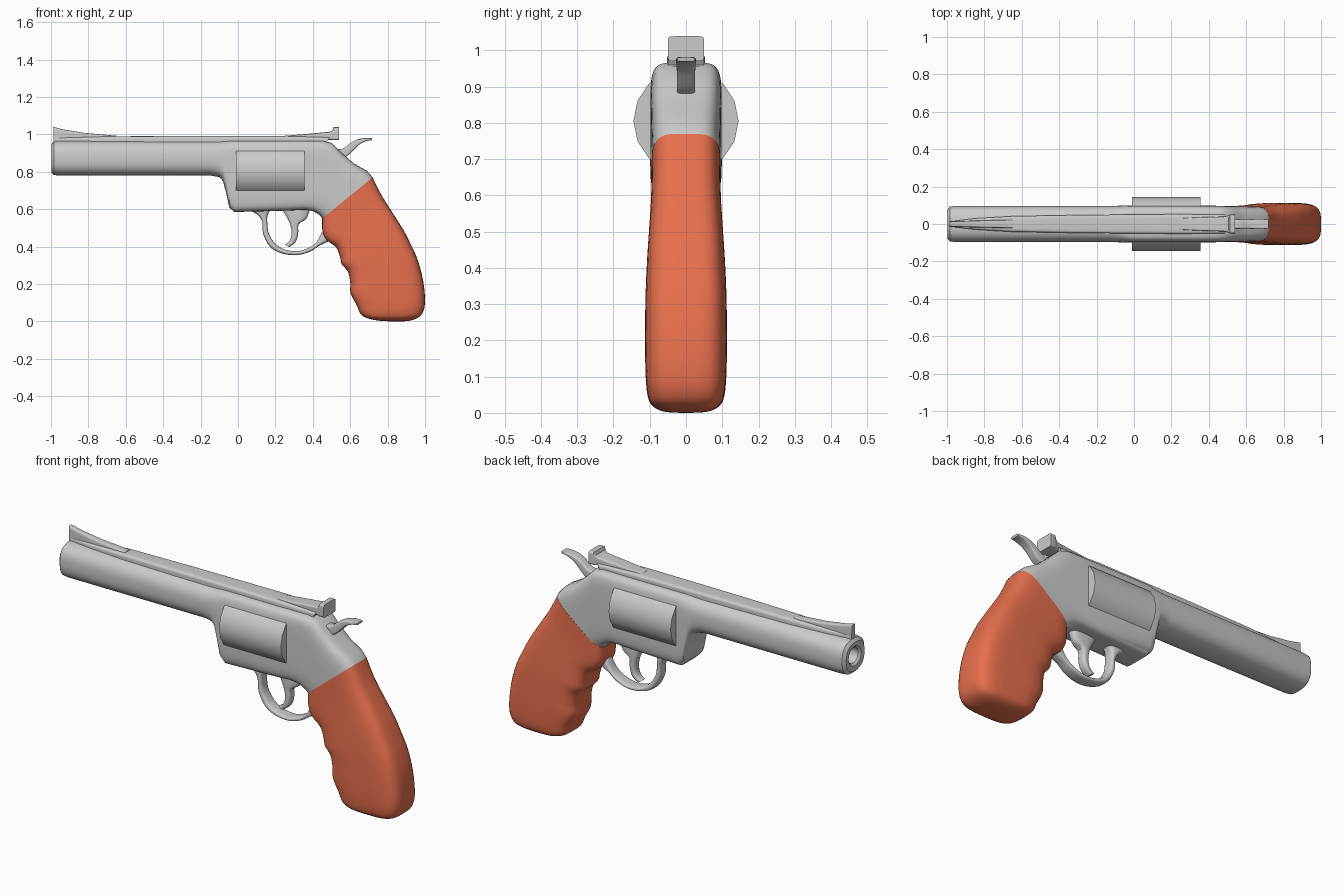
import bpy, bmesh
from math import sin, cos, tau, pi, radians
from mathutils import Vector


def finish(ob, angle=35, mat=None):
    bpy.ops.object.select_all(action='DESELECT')
    ob.select_set(True)
    bpy.context.view_layer.objects.active = ob
    bpy.ops.object.shade_smooth_by_angle(angle=radians(angle))
    if mat:
        ob.data.materials.append(mat)


def spline(rows, steps):
    """Catmull-Rom subdivision of section rows."""
    v = [Vector(r) for r in rows]
    v = [v[0]] + v + [v[-1]]
    out = []
    for a, b, c, d in zip(v, v[1:], v[2:], v[3:]):
        for i in range(steps):
            t = i / steps
            out.append(0.5 * (2 * b + (c - a) * t + (2 * a - 5 * b + 4 * c - d) * t**2
                              + (3 * b - a - 3 * c + d) * t**3))
    return out + [v[-1]]


def loft(name, rows, steps=1, segs=40, angle=35, mat=None):
    """Each row: x, z of one side, x, z of the opposite side, half width, squareness."""
    bm = bmesh.new()
    rings = []
    for xa, za, xb, zb, w, n in (spline(rows, steps) if steps > 1 else rows):
        ring = []
        for i in range(segs):
            a = tau * (i + 0.5) / segs
            c, s = cos(a), sin(a)
            u = abs(c) ** (2 / n) * (1 if c > 0 else -1)
            v = abs(s) ** (2 / n) * (1 if s > 0 else -1)
            ring.append(bm.verts.new(((xa + xb + (xa - xb) * u) / 2, w * v,
                                      (za + zb + (za - zb) * u) / 2)))
        rings.append(ring)
    for r, q in zip(rings, rings[1:]):
        for i in range(segs):
            j = (i + 1) % segs
            bm.faces.new((r[i], r[j], q[j], q[i]))
    bm.faces.new(rings[0])
    bm.faces.new(rings[-1])
    bmesh.ops.recalc_face_normals(bm, faces=bm.faces)
    me = bpy.data.meshes.new(name)
    bm.to_mesh(me)
    bm.free()
    ob = bpy.data.objects.new(name, me)
    bpy.context.collection.objects.link(ob)
    finish(ob, angle, mat)
    return ob


red = bpy.data.materials.new("grip_red")
red.diffuse_color = (0.8, 0.16, 0.075, 1)

# Barrel with bore, flowing into the frame
loft("barrel_and_frame", [
    (-0.88, 0.915, -0.88, 0.831, 0.042, 2),
    (-0.985, 0.915, -0.985, 0.831, 0.042, 2),
    (-0.995, 0.925, -0.995, 0.821, 0.052, 2),
    (-0.998, 0.947, -0.998, 0.797, 0.077, 2.4),
    (-0.985, 0.963, -0.985, 0.783, 0.093, 2.6),
    (-0.96, 0.966, -0.96, 0.780, 0.096, 2.6),
    (-0.15, 0.966, -0.15, 0.780, 0.096, 2.6),
    (-0.10, 0.966, -0.10, 0.772, 0.097, 2.8),
    (-0.075, 0.966, -0.08, 0.750, 0.098, 3.2),
    (-0.055, 0.966, -0.062, 0.68, 0.099, 4),
    (-0.04, 0.966, -0.047, 0.61, 0.099, 5),
    (-0.01, 0.966, -0.02, 0.585, 0.099, 6),
    (0.30, 0.966, 0.25, 0.592, 0.099, 6),
    (0.45, 0.966, 0.36, 0.597, 0.098, 6),
    (0.50, 0.955, 0.40, 0.590, 0.097, 5.5),
    (0.55, 0.905, 0.42, 0.580, 0.096, 5),
    (0.62, 0.845, 0.437, 0.567, 0.095, 4.5),
    (0.69, 0.805, 0.445, 0.557, 0.094, 4.2),
    (0.72, 0.770, 0.450, 0.550, 0.094, 4),
], segs=48)

# Grip with finger grooves
loft("grip", [
    (0.72, 0.770, 0.450, 0.550, 0.095, 4),
    (0.765, 0.68, 0.452, 0.48, 0.096, 4),
    (0.805, 0.615, 0.475, 0.435, 0.099, 4),
    (0.850, 0.545, 0.525, 0.395, 0.103, 4),
    (0.890, 0.480, 0.545, 0.345, 0.107, 4),
    (0.925, 0.410, 0.555, 0.305, 0.110, 4),
    (0.955, 0.345, 0.588, 0.265, 0.112, 4),
    (0.980, 0.265, 0.600, 0.205, 0.113, 4),
    (0.995, 0.185, 0.602, 0.150, 0.113, 4),
    (1.000, 0.110, 0.635, 0.085, 0.111, 4),
    (0.993, 0.060, 0.655, 0.040, 0.106, 4),
    (0.970, 0.025, 0.690, 0.018, 0.094, 4),
    (0.920, 0.004, 0.745, 0.005, 0.065, 3),
    (0.860, 0.000, 0.800, 0.001, 0.020, 2),
], steps=4, mat=red, angle=50)

# Cylinder drum
bpy.ops.mesh.primitive_cylinder_add(vertices=16, radius=0.145, depth=0.365,
                                    location=(0.172, 0, 0.805), rotation=(0, pi / 2, 0))
drum = bpy.context.object
drum.name = "cylinder_drum"
finish(drum)

# Top rib, front sight and rear sight
loft("top_rib", [
    (-0.985, 0.982, -0.985, 0.93, 0.014, 5),
    (-0.85, 0.985, -0.85, 0.93, 0.030, 5),
    (-0.65, 0.990, -0.65, 0.93, 0.042, 5),
    (-0.30, 0.991, -0.30, 0.93, 0.048, 6),
    (0.25, 0.991, 0.25, 0.93, 0.053, 6),
    (0.49, 0.985, 0.46, 0.93, 0.050, 6),
], segs=32)
loft("front_sight", [
    (-0.988, 1.040, -0.985, 0.95, 0.014, 6),
    (-0.93, 1.026, -0.93, 0.95, 0.016, 6),
    (-0.82, 1.008, -0.82, 0.95, 0.019, 6),
    (-0.65, 0.993, -0.65, 0.95, 0.022, 6),
], segs=32)
loft("rear_sight", [
    (0.24, 0.992, 0.24, 0.970, 0.030, 7),
    (0.36, 1.002, 0.36, 0.970, 0.036, 7),
    (0.49, 1.014, 0.49, 0.970, 0.040, 7),
    (0.505, 1.022, 0.505, 0.970, 0.046, 8),
    (0.512, 1.039, 0.512, 0.970, 0.050, 9),
    (0.540, 1.039, 0.540, 0.970, 0.050, 9),
], segs=32)

# Hammer
loft("hammer", [
    (0.49, 0.925, 0.53, 0.86, 0.025, 6),
    (0.555, 0.922, 0.585, 0.885, 0.025, 6),
    (0.595, 0.950, 0.620, 0.918, 0.025, 5),
    (0.635, 0.972, 0.648, 0.945, 0.026, 5),
    (0.680, 0.981, 0.685, 0.964, 0.027, 5),
    (0.718, 0.981, 0.716, 0.969, 0.024, 5),
], steps=3, segs=24)

# Trigger guard and trigger
loft("trigger_guard", [
    (0.05, 0.600, 0.175, 0.600, 0.034, 3),
    (0.105, 0.570, 0.158, 0.565, 0.032, 3),
    (0.130, 0.530, 0.157, 0.525, 0.030, 3),
    (0.135, 0.465, 0.165, 0.470, 0.030, 3),
    (0.175, 0.395, 0.200, 0.415, 0.032, 3),
    (0.240, 0.362, 0.252, 0.384, 0.034, 3),
    (0.320, 0.355, 0.320, 0.376, 0.034, 3),
    (0.390, 0.375, 0.380, 0.395, 0.032, 3),
    (0.435, 0.405, 0.420, 0.425, 0.030, 3),
    (0.490, 0.430, 0.450, 0.480, 0.030, 3),
], steps=3, segs=24)
loft("trigger", [
    (0.235, 0.600, 0.385, 0.600, 0.026, 3),
    (0.262, 0.555, 0.365, 0.548, 0.026, 3),
    (0.280, 0.515, 0.325, 0.520, 0.025, 3),
    (0.287, 0.470, 0.322, 0.470, 0.024, 3),
    (0.275, 0.430, 0.308, 0.425, 0.023, 3),
    (0.250, 0.412, 0.275, 0.398, 0.020, 3),
], steps=3, segs=24)
